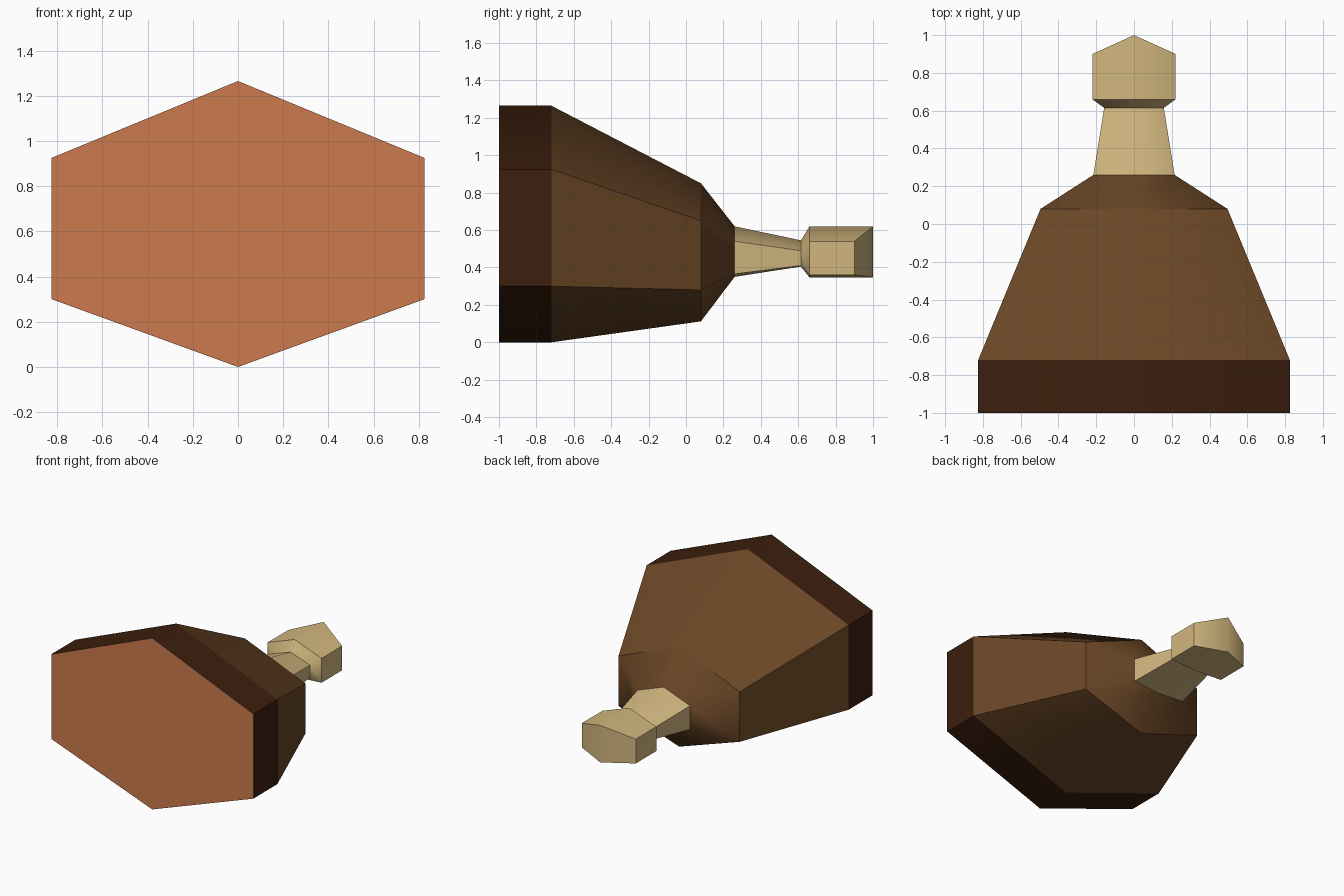
import bpy, bmesh, math

if "Cube" in bpy.data.objects:
    bpy.data.objects.remove(bpy.data.objects["Cube"])


def material(name, rgb):
    m = bpy.data.materials.new(name)
    m.diffuse_color = (*rgb, 1)
    m.use_nodes = True
    m.node_tree.nodes["Principled BSDF"].inputs["Base Color"].default_value = m.diffuse_color
    return m


cut_meat = material("cut meat orange", (0.60, 0.195, 0.075))
rind = material("dark rind", (0.045, 0.0135, 0.004))
skin = material("roast brown", (0.145, 0.062, 0.019))
ivory = material("bone ivory", (0.64, 0.47, 0.21))


def loft(name, rings, mats, band_mats, caps):
    """Join six-sided rings (y, half width, top, upper, lower, bottom[, tip y])."""
    bm = bmesh.new()
    loops = []
    for r in rings:
        y, w, top, up, low, bot = r[:6]
        tip = r[6] if len(r) > 6 else y
        pts = [(0, tip, top), (w, y, up), (w, y, low),
               (0, tip, bot), (-w, y, low), (-w, y, up)]
        loops.append([bm.verts.new(p) for p in pts])
    around = set()
    for i, (a, b) in enumerate(zip(loops, loops[1:])):
        for k in range(6):
            j = (k + 1) % 6
            f = bm.faces.new((a[k], a[j], b[j], b[k]))
            f.material_index = band_mats[i]
    for index, mat in caps:
        v = loops[index]
        for quad in (v[0:4], [v[3], v[4], v[5], v[0]]):
            bm.faces.new(quad).material_index = mat
    for v in loops:
        for k in range(6):
            e = bm.edges.get((v[k], v[(k + 1) % 6]))
            around.add(e)
    bmesh.ops.recalc_face_normals(bm, faces=bm.faces)
    # soft ridges along the length, crisp edges around each ring
    for f in bm.faces:
        f.smooth = True
    for e in bm.edges:
        e.smooth = (e not in around and len(e.link_faces) == 2
                    and e.calc_face_angle(0) < math.radians(52))
    mesh = bpy.data.meshes.new(name)
    bm.to_mesh(mesh)
    bm.free()
    for m in mats:
        mesh.materials.append(m)
    ob = bpy.data.objects.new(name, mesh)
    bpy.context.collection.objects.link(ob)
    return ob


# Meat: flat cut face, dark rind band, tapering roast and shoulder
loft("meat",
     [(-1.0, 0.825, 1.265, 0.925, 0.30, 0.0),
      (-0.72, 0.825, 1.265, 0.925, 0.30, 0.0),
      (0.08, 0.495, 0.85, 0.65, 0.28, 0.112),
      (0.26, 0.215, 0.62, 0.54, 0.365, 0.35)],
     [cut_meat, rind, skin], [1, 2, 2], [(0, 0)])

# Bone: narrowing shaft and a knob with a pointed end
loft("bone",
     [(0.26, 0.215, 0.62, 0.54, 0.365, 0.35),
      (0.615, 0.158, 0.545, 0.49, 0.41, 0.405),
      (0.66, 0.22, 0.62, 0.54, 0.36, 0.347),
      (0.90, 0.22, 0.62, 0.54, 0.36, 0.347, 1.0)],
     [ivory], [0, 0, 0], [(3, 0)])
